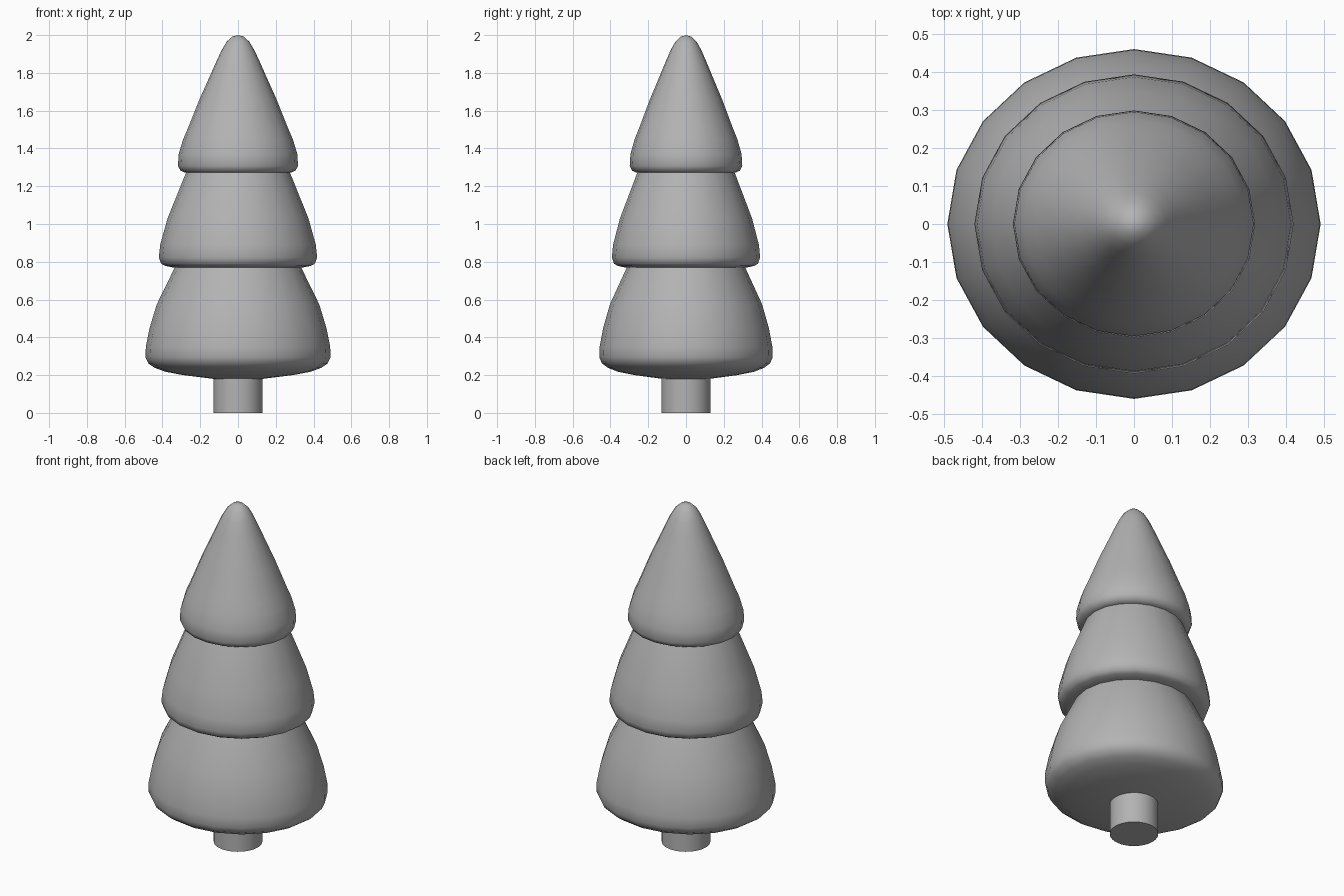
import bpy
import math

if "Cube" in bpy.data.objects:
    bpy.data.objects.remove(bpy.data.objects["Cube"])

SIDES = 20
DEPTH = 0.937  # the foliage is slightly narrower front to back

grey = bpy.data.materials.new("plain grey")
grey.use_nodes = True
grey.diffuse_color = (0.45, 0.45, 0.45, 1)
grey.node_tree.nodes["Principled BSDF"].inputs["Base Color"].default_value = grey.diffuse_color


def lathe(name, profile, depth=1.0, sides=SIDES):
    """Revolve (radius, height) points; a zero radius closes the end at a pole."""
    verts, rings, faces = [], [], []
    for r, z in profile:
        n = sides if r else 1
        rings.append([len(verts) + i for i in range(n)])
        for i in range(n):
            a = math.tau * i / sides
            verts.append((r * math.cos(a), r * depth * math.sin(a), z))
    for low, high in zip(rings, rings[1:]):
        for i in range(sides):
            j = (i + 1) % sides
            if len(low) == 1:
                faces.append((low[0], high[j], high[i]))
            elif len(high) == 1:
                faces.append((low[i], low[j], high[0]))
            else:
                faces.append((low[i], low[j], high[j], high[i]))
    mesh = bpy.data.meshes.new(name)
    mesh.from_pydata(verts, [], faces)
    mesh.materials.append(grey)
    obj = bpy.data.objects.new(name, mesh)
    bpy.context.collection.objects.link(obj)
    bpy.ops.object.select_all(action="DESELECT")
    obj.select_set(True)
    bpy.context.view_layer.objects.active = obj
    bpy.ops.object.shade_smooth_by_angle(angle=math.radians(60))
    return obj


# Trunk
lathe("trunk", [(0, 0), (0.13, 0), (0.13, 0.25), (0, 0.25)], sides=32)

# Foliage tiers, each with a rounded lower rim and a top tucked into the next
lathe("lower_foliage", [
    (0, 0.178), (0.13, 0.18), (0.29, 0.2), (0.385, 0.218), (0.44, 0.238),
    (0.475, 0.262), (0.49, 0.295), (0.488, 0.35), (0.468, 0.45), (0.43, 0.575),
    (0.336, 0.767), (0.3, 0.83), (0, 0.83)], DEPTH)
lathe("middle_foliage", [
    (0, 0.765), (0.3, 0.765), (0.35, 0.771), (0.385, 0.778), (0.407, 0.79),
    (0.419, 0.823), (0.412, 0.89), (0.373, 1.03), (0.278, 1.265),
    (0.24, 1.34), (0, 1.34)], DEPTH)
lathe("upper_foliage", [
    (0, 1.267), (0.24, 1.267), (0.28, 1.272), (0.304, 1.282), (0.318, 1.308),
    (0.314, 1.37), (0.29, 1.45), (0.262, 1.515), (0.204, 1.66), (0.148, 1.785),
    (0.114, 1.862), (0.087, 1.92), (0.06, 1.965), (0.03, 1.992), (0, 2)], DEPTH)
